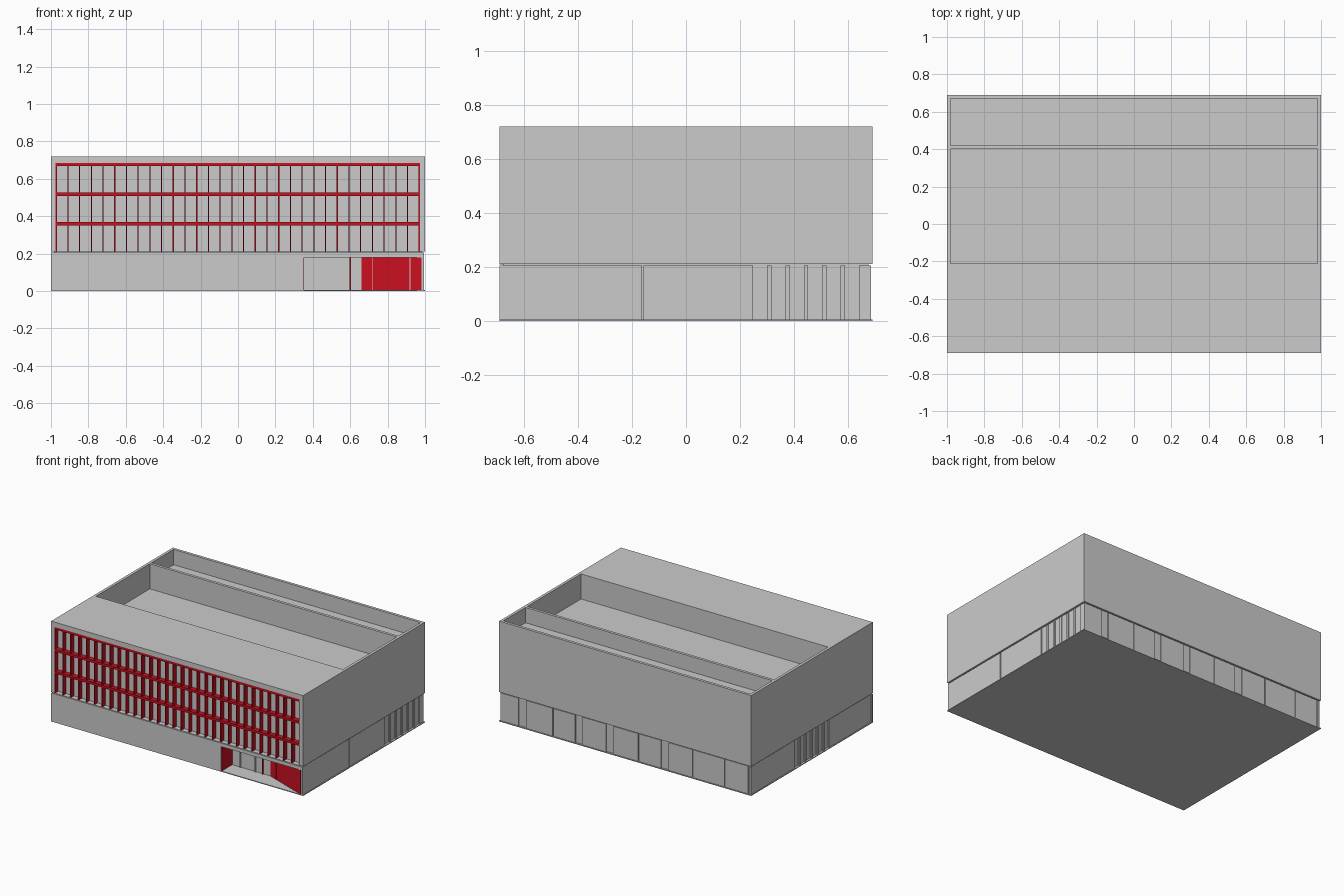
import bpy
import bmesh
from mathutils import Vector

if "Cube" in bpy.data.objects:
    bpy.data.objects.remove(bpy.data.objects["Cube"])

red = bpy.data.materials.new("red_paint")
red.diffuse_color = (0.6, 0.005, 0.015, 1)
red.use_nodes = True
red.node_tree.nodes["Principled BSDF"].inputs["Base Color"].default_value = red.diffuse_color


def prism(name, pts, z0, z1, mat=None):
    """Extrude a flat plan outline from z0 to z1."""
    bm = bmesh.new()
    face = bm.faces.new([bm.verts.new((x, y, z0)) for x, y in pts])
    ext = bmesh.ops.extrude_face_region(bm, geom=[face])
    top = [v for v in ext["geom"] if isinstance(v, bmesh.types.BMVert)]
    bmesh.ops.translate(bm, verts=top, vec=(0, 0, z1 - z0))
    bmesh.ops.recalc_face_normals(bm, faces=bm.faces)
    mesh = bpy.data.meshes.new(name)
    bm.to_mesh(mesh)
    bm.free()
    ob = bpy.data.objects.new(name, mesh)
    bpy.context.collection.objects.link(ob)
    if mat:
        mesh.materials.append(mat)
    return ob


def box(name, x0, x1, y0, y1, z0, z1, mat=None):
    return prism(name, [(x0, y0), (x1, y0), (x1, y1), (x0, y1)], z0, z1, mat)


def cut(ob, *bounds):
    """Subtract a box and drop the cutter."""
    tool = box("cutter", *bounds)
    tool.hide_render = True
    mod = ob.modifiers.new("cut", "BOOLEAN")
    mod.operation, mod.solver, mod.object = "DIFFERENCE", "EXACT", tool
    bpy.context.view_layer.objects.active = ob
    bpy.ops.object.modifier_apply(modifier=mod.name)
    bpy.data.objects.remove(tool)


def notched_side(p0, p1, windows, depth=0.008):
    """Wall line p0 to p1 (counter-clockwise plan) with (start, end) window recesses."""
    a, b = Vector(p0), Vector(p1)
    along = (b - a).normalized()
    inward = Vector((-along.y, along.x)) * depth
    pts = [a]
    for s, e in sorted(windows):
        ps, pe = a + along * s, a + along * e
        pts += [ps, ps + inward, pe + inward, pe]
    return [tuple(p) for p in pts]


X, Y = 1.0, 0.69
GX, GY = 0.994, 0.685          # ground floor is set back a touch
FL, FR, FD = -0.975, 0.972, 0.035   # facade recess: left, right, depth

# Base plate
box("base_plate", -X, X, -Y, Y, 0, 0.006)

# Ground floor with window recesses and an entrance porch
right_win = [(GY + y, GY + y + 0.052) for y in [0.253 + 0.068 * i for i in range(6)]]
right_win.append((GY - 0.158, GY - 0.152))
back_win = [(GX - x, GX - x + w) for x, w in
            [(0.85, 0.06), (0.58, 0.006), (0.40, 0.055), (0.155, 0.055), (-0.10, 0.006),
             (-0.28, 0.06), (-0.53, 0.006), (-0.785, 0.006), (-0.97, 0.012)]]
left_win = [(GY - y, GY - y + 0.052) for y in [0.19 - 0.068 * i for i in range(6)]]
porch = [(0.35, -Y), (0.35, -0.57), (0.66, -0.57), (0.985, -Y)]
plan = [(-X, -Y)] + porch
plan += notched_side((GX, -Y), (GX, GY), right_win)
plan += notched_side((GX, GY), (-GX, GY), back_win)
plan += notched_side((-GX, GY), (-GX, -Y + 0.01), left_win)
plan += [(-GX, -Y + 0.01), (-X, -Y + 0.01)]
prism("ground_floor", plan, 0.006, 0.205)
prism("porch_lintel", porch, 0.18, 0.205)

# Shadow joint between ground floor and upper floors
box("shadow_joint", -0.985, 0.985, -0.675, 0.675, 0.205, 0.211)

# Porch: red side wall, red angled wall panels, door and glazing bars
box("porch_side_wall", 0.35, 0.354, -Y + 0.001, -0.57, 0.006, 0.18, red)


def angled(x, off=0.0):
    t = (x - 0.66) / 0.325
    return (x, -0.57 - 0.12 * t - off)


for i, (a, b) in enumerate([(0.66, 0.719), (0.723, 0.918), (0.922, 0.98)]):
    prism(f"angled_panel_{i}", [angled(a), angled(a, 0.002), angled(b, 0.002), angled(b)],
          0.006, 0.18, red)
box("door_left_post", 0.418, 0.424, -0.578, -0.57, 0.006, 0.18)
box("door_right_post", 0.536, 0.542, -0.578, -0.57, 0.006, 0.18)
box("door_transom", 0.424, 0.536, -0.578, -0.57, 0.152, 0.158)
box("glazing_post", 0.597, 0.603, -0.58, -0.57, 0.006, 0.18, red)

# Upper storeys, each with the front facade recess
for i, (z0, z1) in enumerate([(0.211, 0.366), (0.366, 0.521), (0.521, 0.72)]):
    storey = box(f"storey_{i + 1}", -X, X, -Y, Y, z0, z1)
    cut(storey, FL, FR, -Y - 0.1, -Y + FD, z0 - 0.01 if i else 0.205, min(z1 + 0.01, 0.685))
    if i == 2:
        # Roof wells behind parapets
        cut(storey, -0.98, 0.98, -0.21, 0.40, 0.54, 0.8)
        cut(storey, -0.98, 0.98, 0.42, 0.67, 0.61, 0.8)

# Facade sill, red horizontal bars and vertical fins
box("facade_sill", FL, FR, -Y, -Y + FD, 0.208, 0.211)
for i, z in enumerate([0.351, 0.509, 0.668]):
    box(f"facade_bar_{i}", FL, FR, -Y, -Y + FD, z, z + 0.017, red)
bays = 31
for i in range(bays + 1):
    x = FL + 0.003 + (FR - FL - 0.006) * i / bays
    box(f"facade_fin_{i}", x - 0.003, x + 0.003, -Y + 0.001, -Y + FD, 0.211, 0.668, red)
